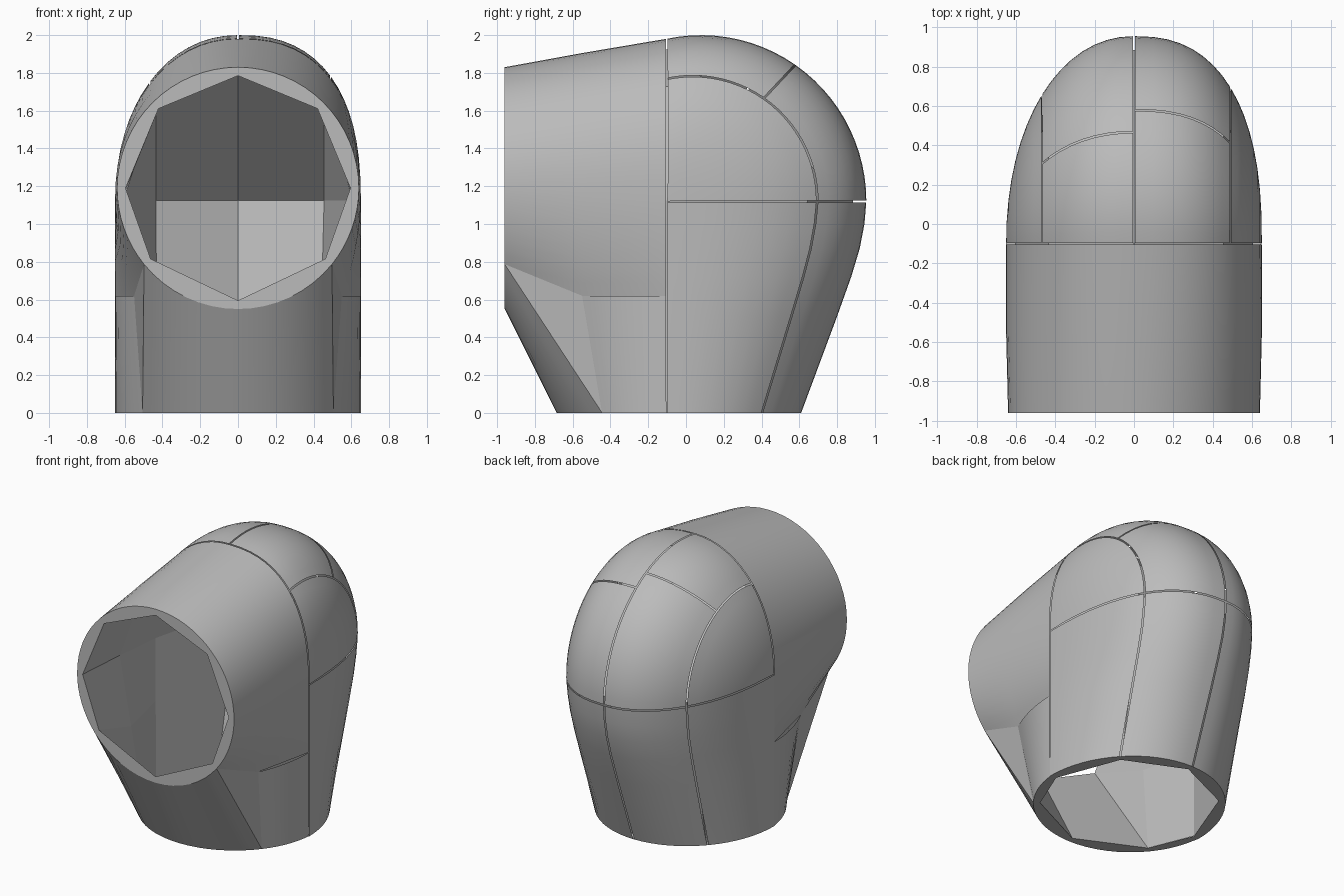
import bpy, bmesh
from math import sin, cos, radians, pi
from mathutils import Vector

cube = bpy.data.objects.get("Cube")
if cube:
    bpy.data.objects.remove(cube)

grey = bpy.data.materials.new("plain grey")
grey.use_nodes = True
grey.diffuse_color = (0.5, 0.5, 0.5, 1)
bsdf = grey.node_tree.nodes["Principled BSDF"]
bsdf.inputs["Base Color"].default_value = grey.diffuse_color
bsdf.inputs["Roughness"].default_value = 0.6

W, SEAM, CORE = 0.65, 0.005, Vector((0, -0.1, 1.0))
PIVOT_Y, PIVOT_Z = -0.1, 1.12          # where tube, dome and skirt meet
MOUTH_Y, MOUTH_Z, MOUTH_R = -0.96, 1.19, 0.64
BASE_Y, BASE_R = -0.035, 0.65
NODE = 39                              # angle of the lower tube corner


def lerp(a, b, t):
    return a + (b - a) * t


def section(origin, crown, width, boxy, n):
    """Half arch from +x over the crown to -x; boxy fattens the corners."""
    pts = []
    for i in range(4 * n + 1):
        a = pi * i / (4 * n)
        c, s = cos(a), max(sin(a), 0)
        power = 2 / (2 + boxy * (0.45 if c > 0 else 0.1))
        x, r = abs(c) ** power * (1 if c > 0 else -1), s ** power
        pts.append(Vector((x * width, lerp(origin[0], crown[0], r),
                           lerp(origin[1], crown[1], r))))
    return pts


def mirrored(pts):
    return [Vector((-p.x, p.y, p.z)) for p in pts]


def dome_rows(n, steps):
    rows = []
    for i in range(steps + 1):
        a = radians(102 * (1 - i / steps))
        crown = (0.08 + 0.875 * cos(a), PIVOT_Z + 0.88 * sin(a))
        rows.append(section((PIVOT_Y, PIVOT_Z), crown, W, 1, n))
    return rows


def skirt_rows(n, profile):
    return [section((PIVOT_Y, z), (y, z), W, z / PIVOT_Z, n) for y, z in profile]


def tube_rows(n):
    """Front tube: arch on top plus a curved flank on each side."""
    mouth, middle, back = [], [], []
    for i in range(n + 1):
        t = 1 - i / n
        a = radians(NODE * t)
        mouth.append(Vector((MOUTH_R * cos(a), MOUTH_Y, MOUTH_Z - MOUTH_R * sin(a))))
        middle.append(Vector((W - 0.1 * t * t, -0.55, lerp(1.155, 0.62, t))))
        back.append(Vector((W, PIVOT_Y, lerp(PIVOT_Z, 0.62, t))))
    rows = []
    for flank, y, side, top, width, boxy in (
            (mouth, MOUTH_Y, MOUTH_Z, MOUTH_Z + MOUTH_R, MOUTH_R, 0),
            (middle, -0.55, 1.155, 1.905, W, 0.5),
            (back, PIVOT_Y, PIVOT_Z, 1.981, W, 1)):
        arch = section((y, side), (y, top), width, boxy, n)
        rows.append(flank[:-1] + arch + mirrored(flank[:-1])[::-1])
    return rows


def flank_rows(n):
    """Lower side wall between the skirt and the front apron."""
    low, high = [], []
    for i in range(n + 1):
        t = i / n
        a = radians(lerp(5.7, NODE, t))
        low.append(Vector((BASE_R * cos(a), BASE_Y - BASE_R * sin(a), 0)))
        high.append(Vector((W - 0.1 * t * t, lerp(PIVOT_Y, -0.55, t), 0.62)))
    return [low, high]


def apron_rows(n):
    """Sloping front wall from the mouth down to the base."""
    mouth, base = [], []
    for i in range(2 * n + 1):
        a = radians(lerp(NODE, 180 - NODE, i / (2 * n)))
        mouth.append(Vector((MOUTH_R * cos(a), MOUTH_Y, MOUTH_Z - MOUTH_R * sin(a))))
        base.append(Vector((BASE_R * cos(a), BASE_Y - BASE_R * sin(a), 0)))
    return [mouth, base]


def gusset_rows(n):
    """Flat triangle joining the tube corner to the base."""
    low, high = flank_rows(n)
    corner = apron_rows(n)[0][0]
    return [[low[-1], high[-1]], [low[-1], corner]]


def inset(p):
    """Shrink a point on to the lining, keeping both ends flush."""
    y = p.y if p.y < MOUTH_Y + 0.01 else lerp(BASE_Y, p.y, 0.93)
    z = p.z if p.z < 0.01 else lerp(MOUTH_Z, p.z, 0.93)
    return Vector((p.x * 0.93, y, z))


def trim(rows, edges):
    """Pull the named panel edges back to leave an open seam."""
    rows = [[p.copy() for p in r] for r in rows]
    for e in edges:
        if e in "tb":
            k, j = (0, 1) if e == "t" else (-1, -2)
            rows[k] = [p + (q - p).normalized() * SEAM for p, q in zip(rows[k], rows[j])]
        else:
            k, j = (0, 1) if e == "l" else (-1, -2)
            for r in rows:
                r[k] = r[k] + (r[j] - r[k]).normalized() * SEAM
    return rows


def make(name, grids, smooth=True, inward=False):
    bm = bmesh.new()
    for rows in grids:
        vs = [[bm.verts.new(p) for p in r] for r in rows]
        for a, b in zip(vs, vs[1:]):
            for i in range(len(a) - 1):
                bm.faces.new((a[i], a[i + 1], b[i + 1], b[i]))
    bmesh.ops.remove_doubles(bm, verts=bm.verts, dist=0.0005)
    bm.normal_update()
    for f in bm.faces:
        if (f.normal.dot(f.calc_center_median() - CORE) < 0) != inward:
            f.normal_flip()
    mesh = bpy.data.meshes.new(name)
    bm.to_mesh(mesh)
    bm.free()
    mesh.materials.append(grey)
    ob = bpy.data.objects.new(name, mesh)
    bpy.context.collection.objects.link(ob)
    if smooth:
        bpy.ops.object.select_all(action="DESELECT")
        ob.select_set(True)
        bpy.context.view_layer.objects.active = ob
        bpy.ops.object.shade_smooth_by_angle(angle=radians(30))
    return ob


def part(rows, r0, r1, c0, c1):
    return [r[c0:c1 + 1] for r in rows[r0:r1 + 1]]


# Dome and skirt panels
N, STEPS, SPLIT = 8, 24, 10
PROFILE = [(0.955, 1.12), (0.945, 1.0), (0.92, 0.87), (0.875, 0.72), (0.8, 0.51), (0.61, 0)]
dome, skirt = dome_rows(N, STEPS), skirt_rows(N, PROFILE)
for k, label in enumerate(("left_side", "left_middle", "right_middle", "right_side")):
    c0, c1 = k * N, (k + 1) * N
    edges = ("r", "lr", "lr", "l")[k]
    if "middle" in label:
        cut = SPLIT + (1 if k == 1 else -1)
        make("dome_upper_" + label, [trim(part(dome, 0, cut, c0, c1), "tb" + edges)])
        make("dome_lower_" + label, [trim(part(dome, cut, STEPS, c0, c1), "tb" + edges)])
    else:
        make("dome_" + label, [trim(part(dome, 0, STEPS, c0, c1), "tb" + edges)])
    make("skirt_" + label, [trim(part(skirt, 0, len(skirt), c0, c1), "t" + edges)])

# Front tube, apron and lower flanks
tube, apron = tube_rows(N), apron_rows(N)
make("front_tube", [trim(tube, "b")])
make("front_apron", [apron])
for label, flip in (("left", False), ("right", True)):
    for name, rows in (("flank", trim(flank_rows(N), "l")), ("gusset", gusset_rows(N))):
        make(label + "_" + name, [[mirrored(r) for r in rows] if flip else rows])

# Faceted lining
low_tube, low_apron, low_flank, low_gusset = tube_rows(1), apron_rows(1), flank_rows(1), gusset_rows(1)
low_skirt = skirt_rows(1, [PROFILE[0], PROFILE[-1]])
pieces = [dome_rows(1, 1), low_skirt, low_tube, low_apron]
for rows in (low_flank, low_gusset):
    pieces += [rows, [mirrored(r) for r in rows]]
make("inner_lining", [[[inset(p) for p in r] for r in g] for g in pieces],
     smooth=False, inward=True)


# Rims joining the shell to the lining
def rim(name, outer, inner):
    inner = [inset(p) for p in inner]
    fine = [a.lerp(b, i / N) for a, b in zip(inner, inner[1:]) for i in range(N)]
    make(name, [[outer, fine + [inner[-1]]]], smooth=False)


def base_ring(skirt, flank, apron):
    low = flank[0]
    return skirt[-1] + mirrored(low)[1:] + apron[1][::-1][1:] + low[::-1][1:]


rim("mouth_rim", tube[0] + apron[0][::-1][1:], low_tube[0] + low_apron[0][::-1][1:])
rim("base_rim", base_ring(skirt, flank_rows(N), apron),
    base_ring(low_skirt, low_flank, low_apron))
